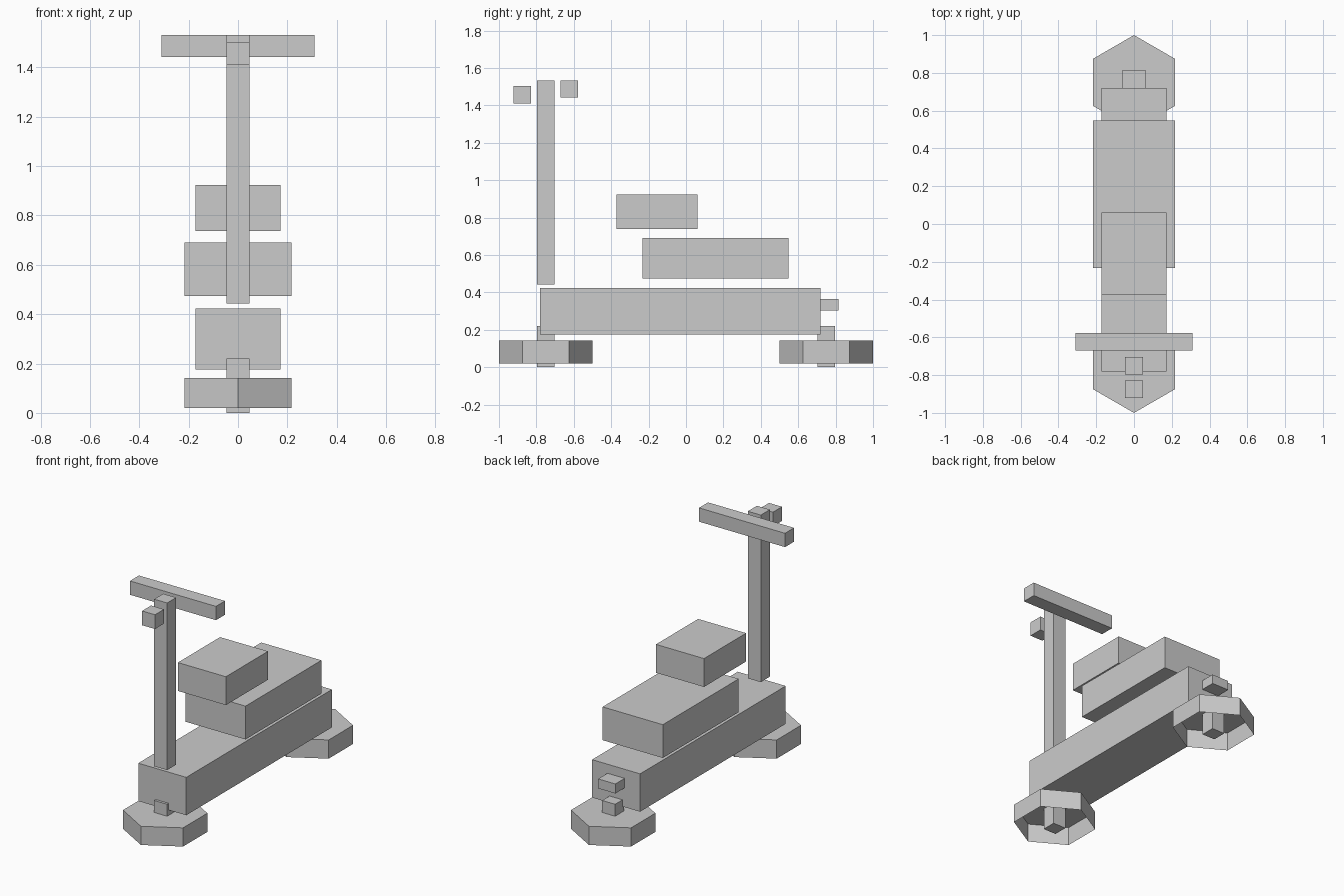
import bpy
import bmesh
from math import sin, cos, pi
from mathutils import Vector

cube = bpy.data.objects.get("Cube")
if cube:
    bpy.data.objects.remove(cube, do_unlink=True)

# One plain grey for the whole scooter
grey = bpy.data.materials.new("plain grey")
grey.use_nodes = True
colour = (0.6, 0.6, 0.6, 1)
grey.diffuse_color = colour
grey.node_tree.nodes["Principled BSDF"].inputs["Base Color"].default_value = colour


def finish(name, bm):
    bmesh.ops.recalc_face_normals(bm, faces=bm.faces)
    mesh = bpy.data.meshes.new(name)
    bm.to_mesh(mesh)
    bm.free()
    mesh.materials.append(grey)
    obj = bpy.data.objects.new(name, mesh)
    bpy.context.collection.objects.link(obj)
    return obj


def block(name, half_x, y_range, z_range):
    """Box centred on x, between the given y and z limits."""
    bm = bmesh.new()
    bmesh.ops.create_cube(bm, size=2)
    for v in bm.verts:
        v.co = Vector((v.co.x * half_x,
                       y_range[v.co.y > 0],
                       z_range[v.co.z > 0]))
    return finish(name, bm)


def wheel_cover(name, y, radius, bottom, top):
    """Six-sided cap with side walls, open underneath."""
    bm = bmesh.new()
    rim = [bm.verts.new((radius * cos(pi / 2 + i * pi / 3),
                         y + radius * sin(pi / 2 + i * pi / 3), top))
           for i in range(6)]
    cap = bm.faces.new(rim)
    walls = bmesh.ops.extrude_edge_only(bm, edges=cap.edges[:])
    for v in walls["geom"]:
        if isinstance(v, bmesh.types.BMVert):
            v.co.z = bottom
    obj = finish(name, bm)
    # Make the cap face upward and the walls outward
    if obj.data.polygons[0].normal.z < 0:
        obj.data.flip_normals()
    return obj


bar = 0.0465  # half thickness of the thin square parts

# Wheels with their axle posts
for end, y in (("front", -0.75), ("rear", 0.75)):
    wheel_cover(end + "_wheel", y, 0.25, 0.02, 0.142)
    block(end + "_axle_post", bar, (y - bar, y + bar), (0, 0.22))

# Body, seat base and seat
block("body", 0.173, (-0.78, 0.72), (0.176, 0.423))
block("seat_base", 0.217, (-0.233, 0.549), (0.473, 0.69))
block("seat", 0.173, (-0.372, 0.062), (0.738, 0.923))

# Steering column, handlebar and lamps
block("steering_column", bar, (-0.75 - bar, -0.75 + bar), (0.443, 1.532))
block("handlebar", 0.31, (-0.67, -0.577), (1.442, 1.532))
block("headlamp", bar, (-0.875 - bar, -0.875 + bar), (1.41, 1.503))
block("tail_lamp", 0.062, (0.7, 0.816), (0.302, 0.364))
